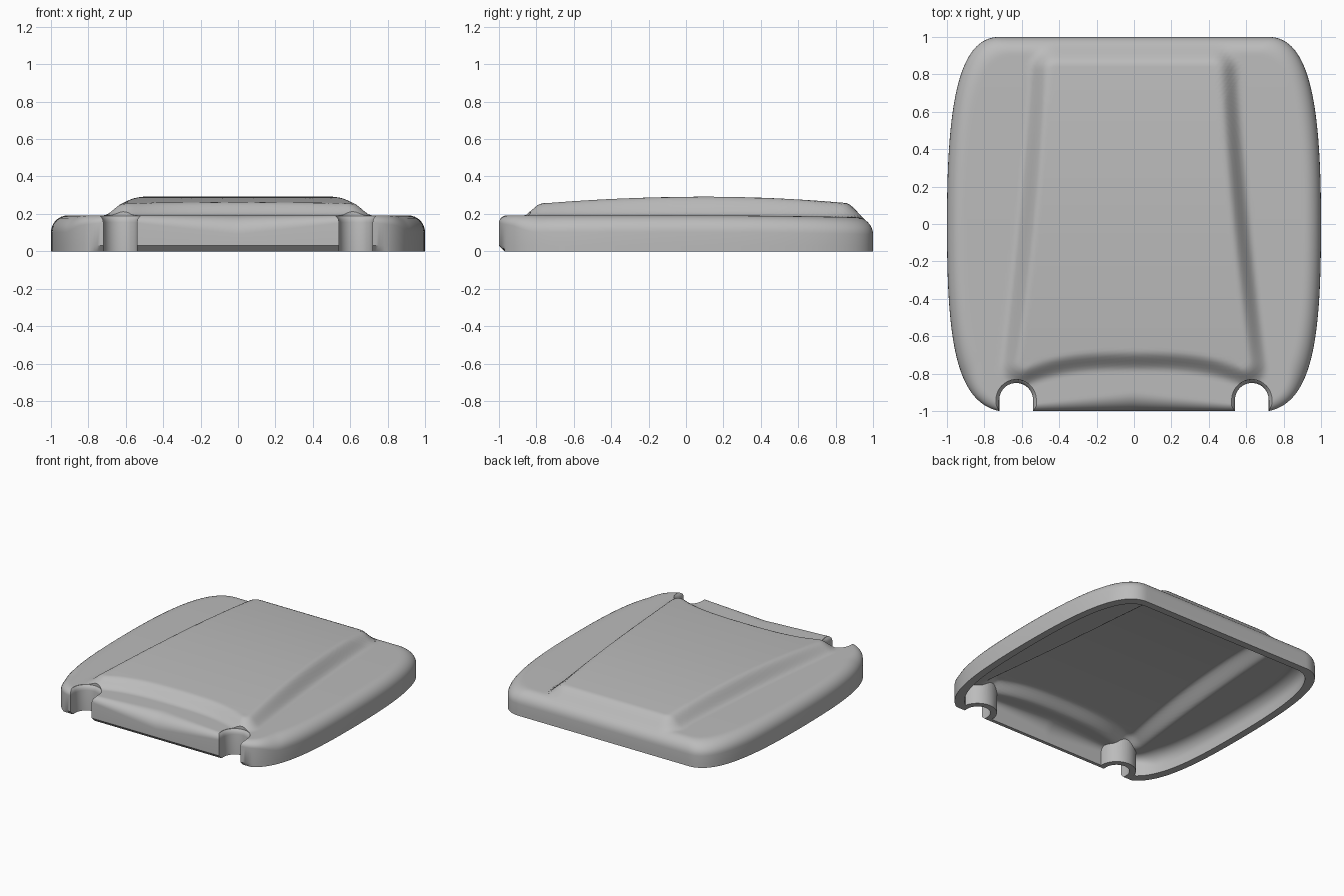
import bpy, bmesh, math
from mathutils import Vector
from mathutils.geometry import interpolate_bezier

cube = bpy.data.objects.get("Cube")
if cube:
    bpy.data.objects.remove(cube, do_unlink=True)

grey = bpy.data.materials.new("warm_grey_plastic")
grey.use_nodes = True
grey.diffuse_color = (0.5, 0.5, 0.5, 1)
grey.node_tree.nodes["Principled BSDF"].inputs["Base Color"].default_value = (0.5, 0.5, 0.5, 1)


# Plan outline: straight front and back, long soft corners
def plan_outline():
    back = interpolate_bezier(Vector((0.72, 1)), Vector((0.95, 1)), Vector((1, 0.6)), Vector((1, 0)), 44)
    front = interpolate_bezier(Vector((1, 0)), Vector((1, -0.6)), Vector((0.96, -0.95)), Vector((0.72, -1)), 44)
    n = 24
    half = [(0.72 * i / n, 1) for i in range(n)]
    half += [tuple(p[:2]) for p in back[:-1]] + [tuple(p[:2]) for p in front]
    half += [(0.72 * (1 - i / n), -1) for i in range(1, n + 1)]
    return half + [(-x, y) for x, y in reversed(half[1:-1])]


def smooth(t):
    t = max(0.0, min(1.0, t))
    return t * t * (3 - 2 * t)


# Raised centre panel: tapered sides, curved front edge, rounded corners
def panel_height(x, y):
    ax = abs(x)
    side = 0.585 - 0.1 * y + 0.025 * y * y - ax
    front = y + 0.745 + 0.085 * min(1, ax / 0.58) ** 3
    end = min(front, 0.92 - y)
    r = 0.09
    if side < r and end < r:
        d = r - math.hypot(r - side, r - end)
    else:
        d = min(side, end)
    dome = 0.035 * max(0, 1 - ((y - 0.12) / 0.87) ** 2)
    return smooth((d + 0.045) / 0.11) * (0.065 + dome)


def top_height(x, y):
    return 0.192 - 0.012 * max(0, y) ** 2 + panel_height(x, y)


# Edge rounding is tight beside the notches, softer elsewhere
def edge_radius(x, y):
    if y > -0.8:
        return 0.09
    tight = 0.03 + 0.11 * abs(abs(x) - 0.64)
    return 0.09 + (tight - 0.09) * smooth((-0.8 - y) / 0.15)


def mesh_object(name, bm):
    bmesh.ops.recalc_face_normals(bm, faces=bm.faces)
    me = bpy.data.meshes.new(name)
    bm.to_mesh(me)
    bm.free()
    me.materials.append(grey)
    ob = bpy.data.objects.new(name, me)
    bpy.context.collection.objects.link(ob)
    return ob


def bridge(bm, a, b):
    for i in range(len(a)):
        j = (i + 1) % len(a)
        bm.faces.new((a[i], a[j], b[j], b[i]))


# Closed cushion-shaped solid, optionally shrunk to make the hollow
def lid_solid(name, scale, drop, bottom, chamfer):
    outline = plan_outline()
    bm = bmesh.new()
    rings = []
    flat_steps, round_steps = 52, 8
    for k in range(1, flat_steps + 1):
        ring = []
        for x, y in outline:
            s = (1 - edge_radius(x, y)) * k / flat_steps * scale
            ring.append(bm.verts.new((x * s, y * s, top_height(x * s, y * s) - drop)))
        rings.append(ring)
    for k in range(1, round_steps + 1):
        a = math.pi / 2 * k / round_steps
        ring = []
        for x, y in outline:
            r = edge_radius(x, y)
            s = (1 - r * (1 - math.sin(a))) * scale
            z = top_height(x * s, y * s) - r * (1 - math.cos(a)) - drop
            ring.append(bm.verts.new((x * s, y * s, z)))
        rings.append(ring)
    if chamfer:
        rings.append([bm.verts.new((x * scale, y * scale, 0.03)) for x, y in outline])
    rings.append([bm.verts.new((x * scale, max(y * scale, -0.97), bottom)) for x, y in outline])
    centre = bm.verts.new((0, 0, top_height(0, 0) - drop))
    first = rings[0]
    for i in range(len(first)):
        bm.faces.new((centre, first[i], first[(i + 1) % len(first)]))
    for a, b in zip(rings, rings[1:]):
        bridge(bm, a, b)
    bm.faces.new(rings[-1])
    return mesh_object(name, bm)


# U-shaped notch cutter, flared where it meets the top
def notch_cutter(name, cx, grow, levels):
    bm = bmesh.new()
    rings = []
    for z, flare in levels:
        r = 0.09 + grow + flare
        pts = [(cx + r * math.cos(math.pi * i / 24), -0.94 + r * math.sin(math.pi * i / 24)) for i in range(25)]
        pts += [(cx - r, -1.2), (cx + r, -1.2)]
        rings.append([bm.verts.new((x, y, z)) for x, y in pts])
    for a, b in zip(rings, rings[1:]):
        bridge(bm, a, b)
    bm.faces.new(rings[0])
    bm.faces.new(rings[-1])
    return mesh_object(name, bm)


def subtract(target, cutter):
    cutter.hide_render = True
    mod = target.modifiers.new("cut", "BOOLEAN")
    mod.operation = "DIFFERENCE"
    mod.solver = "EXACT"
    mod.object = cutter
    bpy.context.view_layer.objects.active = target
    bpy.ops.object.modifier_apply(modifier=mod.name)
    bpy.data.objects.remove(cutter, do_unlink=True)


shell = lid_solid("lid_shell", 1.0, 0.0, 0.0, True)
hollow = lid_solid("hollow_cutter", 0.945, 0.045, -0.05, False)

# Two front notches, with a wall left around each inside the hollow
for sx in (-1, 1):
    subtract(shell, notch_cutter("notch_cutter", sx * 0.63, 0.0,
             [(-0.1, 0), (0.155, 0), (0.17, 0.003), (0.181, 0.009), (0.19, 0.018), (0.4, 0.02)]))
    subtract(hollow, notch_cutter("inner_notch_cutter", sx * 0.63, 0.045, [(-0.12, 0), (0.4, 0)]))
subtract(shell, hollow)

# Smooth shading with crisp rim edges
bpy.ops.object.select_all(action="DESELECT")
shell.select_set(True)
bpy.context.view_layer.objects.active = shell
bpy.ops.object.shade_smooth_by_angle(angle=math.radians(35))
